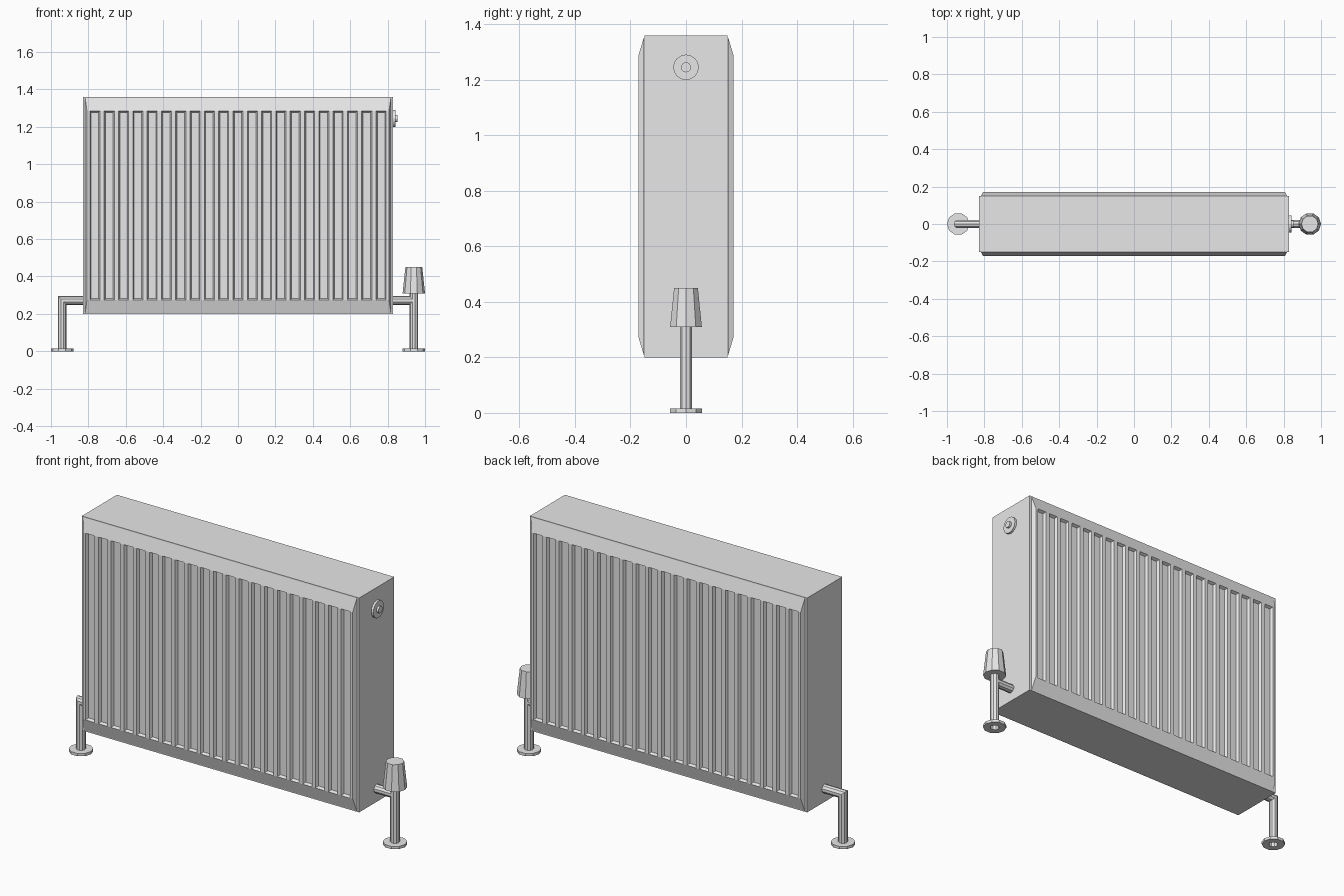
import bpy, bmesh, math
from mathutils import Matrix

if "Cube" in bpy.data.objects:
    bpy.data.objects.remove(bpy.data.objects["Cube"])

grey = bpy.data.materials.new("light_grey_enamel")
grey.diffuse_color = (0.8, 0.8, 0.8, 1)
grey.use_nodes = True
grey.node_tree.nodes["Principled BSDF"].inputs["Base Color"].default_value = grey.diffuse_color


def finish(name, bm, recalc=True):
    bmesh.ops.remove_doubles(bm, verts=bm.verts, dist=1e-5)
    if recalc:
        bmesh.ops.recalc_face_normals(bm, faces=bm.faces)
    me = bpy.data.meshes.new(name)
    bm.to_mesh(me)
    bm.free()
    me.materials.append(grey)
    ob = bpy.data.objects.new(name, me)
    bpy.context.collection.objects.link(ob)
    return ob


def skin(bm, rings, closed=False):
    """Join successive rings of equal vertex count with quads."""
    n = len(rings[0])
    rings = [[bm.verts.new(p) for p in r] for r in rings]
    pairs = list(zip(rings, rings[1:]))
    if closed:
        pairs.append((rings[-1], rings[0]))
    for a, b in pairs:
        for i in range(n):
            j = (i + 1) % n
            bm.faces.new((a[i], a[j], b[j], b[i]))


def circle(r, n):
    return [(r * math.cos(2 * math.pi * i / n), r * math.sin(2 * math.pi * i / n)) for i in range(n)]


def lathe(name, profile, x, n=10, closed=False, matrix=None):
    bm = bmesh.new()
    skin(bm, [[(cx, cy, z) for cx, cy in circle(max(r, 1e-7), n)] for r, z in profile], closed)
    bmesh.ops.dissolve_degenerate(bm, edges=bm.edges, dist=1e-6)
    bm.transform(matrix or Matrix.Translation((x, 0, 0)))
    return finish(name, bm)


# Main casing
Z0, Z1, W, D = 0.20, 1.36, 0.83, 0.15
bm = bmesh.new()
bmesh.ops.create_cube(bm, size=1, matrix=Matrix.Translation((0, 0, (Z0 + Z1) / 2))
                      @ Matrix.Diagonal((2 * W, 2 * D, Z1 - Z0, 1)))
finish("radiator_body", bm)


# Raised panel with sloped border and pressed vertical channels
def panel(name, angle):
    bm = bmesh.new()
    yb, yf, lo, hi = -D - 0.001, -0.172, 0.275, 1.285
    xs = [-0.807]
    for k in range(21):
        c = (k - 10) * 0.0765
        xs += [c - 0.027, c + 0.027]
    xs.append(0.807)
    bot = [bm.verts.new((x, yf, lo)) for x in xs]
    top = [bm.verts.new((x, yf, hi)) for x in xs]
    o = [bm.verts.new((x, yb, z)) for x, z in
         ((-0.817, Z0 + 0.005), (0.817, Z0 + 0.005), (0.817, Z1 - 0.005), (-0.817, Z1 - 0.005))]
    channels = []
    for i in range(len(xs) - 1):
        f = bm.faces.new((bot[i], bot[i + 1], top[i + 1], top[i]))
        if i % 2:
            channels.append(f)
    bm.faces.new([o[0], o[1]] + bot[::-1])
    bm.faces.new([o[2], o[3]] + top)
    bm.faces.new((o[1], o[2], top[-1], bot[-1]))
    bm.faces.new((o[3], o[0], bot[0], top[0]))
    bm.normal_update()
    bmesh.ops.inset_individual(bm, faces=channels, thickness=0.010, depth=-0.015)
    bm.transform(Matrix.Rotation(angle, 4, 'Z'))
    finish(name, bm, False)


panel("front_panel", 0)
panel("back_panel", math.pi)

# Left mitred elbow pipe
X, R, ZP = 0.94, 0.0235, 0.272
bm = bmesh.new()
c = circle(R, 10)
skin(bm, [[(-X + a, b, 0) for a, b in c],
          [(-X + a, b, ZP - a) for a, b in c],
          [(-W + 0.01, b, ZP - a) for a, b in c]])
finish("left_elbow_pipe", bm)

# Right pipe, side connection and valve cap
lathe("right_pipe", [(R, 0), (R, 0.32)], X)
side = Matrix.Rotation(math.pi / 2, 4, 'Y')
lathe("right_connection", [(R, 0), (R, X - W + 0.01)], 0,
      matrix=Matrix.Translation((W - 0.01, 0, ZP)) @ side)
lathe("valve_cap", [(0, 0.31), (0.06, 0.31), (0.045, 0.45), (0, 0.45)], X)

# Floor collars around both pipes
for label, x in (("left", -X), ("right", X)):
    lathe(label + "_floor_collar", [(R, 0), (0.06, 0), (0.06, 0.015), (R, 0.015)], x, closed=True)

# Bleed vent on the right side
lathe("bleed_vent", [(0, -0.005), (0.046, -0.005), (0.046, 0.012), (0.018, 0.012), (0.018, 0.023), (0, 0.023)],
      0, n=16, matrix=Matrix.Translation((W, 0, 1.245)) @ side)
